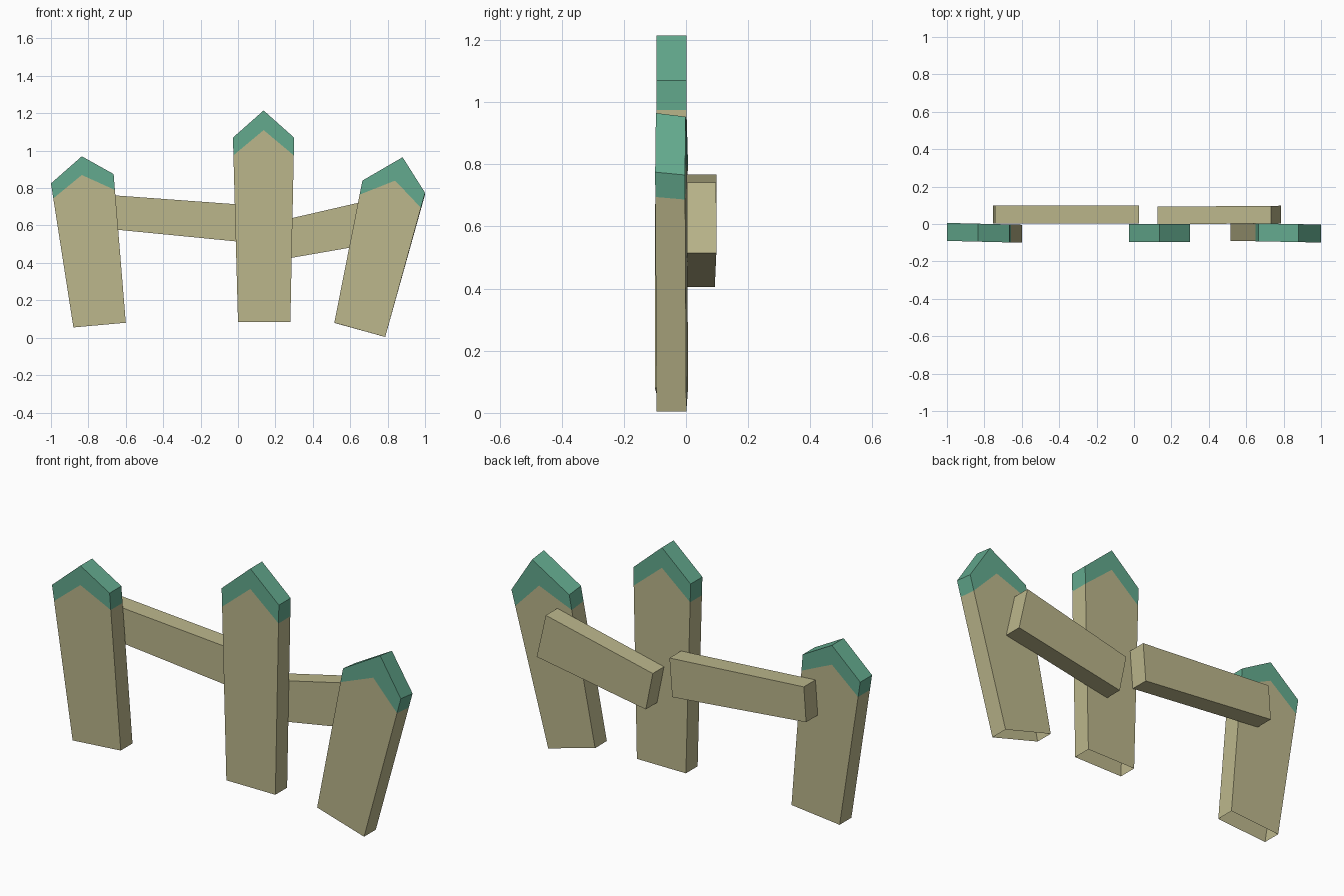
import bpy, bmesh

if "Cube" in bpy.data.objects:
    bpy.data.objects.remove(bpy.data.objects["Cube"])


def material(name, rgb):
    m = bpy.data.materials.new(name)
    m.diffuse_color = (*rgb, 1)
    m.use_nodes = True
    m.node_tree.nodes["Principled BSDF"].inputs["Base Color"].default_value = m.diffuse_color
    return m


WOOD = material("tan wood", (0.50, 0.47, 0.26))
PAINT = material("teal paint", (0.125, 0.40, 0.27))


def on_edge(a, b, z):
    """Point at height z on the line a-b."""
    t = (z - a[1]) / (b[1] - a[1])
    return (a[0] + (b[0] - a[0]) * t, z)


def board(name, pts, polys, y0, y1, yaw=0.0, back_drop=0.0, skip=()):
    """Extrude counter-clockwise (x, z) outlines; polys = [(indices, material)]."""
    bm = bmesh.new()
    cx = sum(p[0] for p in pts) / len(pts)
    front = [bm.verts.new((x, y0 + yaw * (x - cx), z)) for x, z in pts]
    back = [bm.verts.new((x, y1 + yaw * (x - cx), z - back_drop * z)) for x, z in pts]
    edges = {(p[i], p[(i + 1) % len(p)]) for p, _ in polys for i in range(len(p))}
    for p, mat in polys:
        bm.faces.new([front[i] for i in p]).material_index = mat
        bm.faces.new([back[i] for i in reversed(p)]).material_index = mat
        for i in range(len(p)):
            a, b = p[i], p[(i + 1) % len(p)]
            # leave out inner borders and the open bottom
            if (b, a) in edges or (a, b) in skip:
                continue
            f = bm.faces.new((front[a], back[a], back[b], front[b]))
            f.material_index = mat
    me = bpy.data.meshes.new(name)
    bm.to_mesh(me)
    bm.free()
    me.materials.append(WOOD)
    me.materials.append(PAINT)
    ob = bpy.data.objects.new(name, me)
    bpy.context.collection.objects.link(ob)


def picket(name, bl, br, sr, tip, sl, paint_r, paint_mid, paint_l, yaw=0.0, drop=0.0):
    pts = [bl, br, on_edge(br, sr, paint_r), paint_mid, on_edge(bl, sl, paint_l), sr, tip, sl]
    polys = [((0, 1, 2, 3, 4), 0), ((4, 3, 2, 5, 6, 7), 1)]
    board(name, pts, polys, -0.095, 0.001, yaw, drop, skip={(0, 1)})


# Pickets with painted pointed tops and open bottoms
picket("left_picket", (-0.88, 0.055), (-0.60, 0.08), (-0.665, 0.875), (-0.835, 0.97),
       (-1.0, 0.825), 0.79, (-0.835, 0.87), 0.745, yaw=-0.025)
picket("middle_picket", (0.0, 0.085), (0.28, 0.085), (0.30, 1.07), (0.137, 1.215),
       (-0.027, 1.07), 0.975, (0.137, 1.11), 0.975)
picket("right_picket", (0.515, 0.08), (0.787, 0.004), (1.0, 0.775), (0.88, 0.965),
       (0.665, 0.84), 0.695, (0.84, 0.84), 0.765, yaw=-0.02, drop=0.012)

# Rails behind the pickets
quad = [((0, 1, 2, 3), 0)]
board("left_rail", [(-0.755, 0.588), (0.010, 0.513), (0.026, 0.711), (-0.742, 0.767)],
      quad, 0.003, 0.098)
board("right_rail", [(0.165, 0.406), (0.785, 0.514), (0.733, 0.742), (0.125, 0.602)],
      quad, 0.001, 0.095, yaw=0.008)
